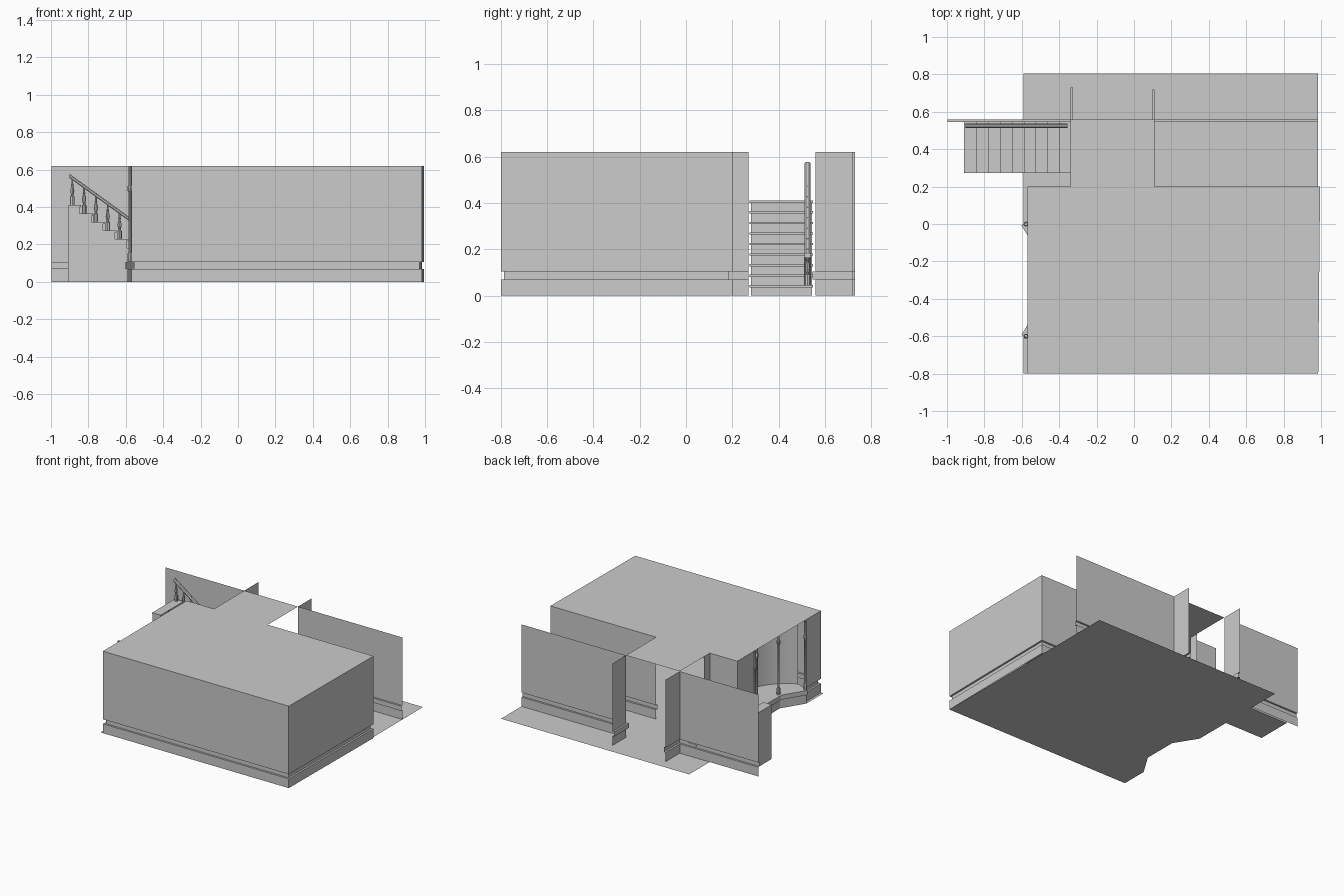
import bpy, bmesh, math
from mathutils import Vector

if "Cube" in bpy.data.objects:
    bpy.data.objects.remove(bpy.data.objects["Cube"])

H = 0.62                      # ceiling height


def make(name, verts, faces, smooth=False):
    me = bpy.data.meshes.new(name)
    me.from_pydata(verts, [], faces)
    me.update()
    ob = bpy.data.objects.new(name, me)
    bpy.context.collection.objects.link(ob)
    if smooth:
        bpy.ops.object.select_all(action='DESELECT')
        bpy.context.view_layer.objects.active = ob
        ob.select_set(True)
        bpy.ops.object.shade_smooth_by_angle()
    return ob


def flat(name, pts, z):
    return make(name, [(x, y, z) for x, y in pts], [list(range(len(pts)))])


def box(name, x0, x1, y0, y1, z0, z1):
    v = [(x, y, z) for z in (z0, z1) for x, y in ((x0, y0), (x1, y0), (x1, y1), (x0, y1))]
    f = [(3, 2, 1, 0), (4, 5, 6, 7)] + [(i, (i + 1) % 4, (i + 1) % 4 + 4, i + 4) for i in range(4)]
    return make(name, v, f)


def offset(path, d):
    """Mitred offset of an open path to its left."""
    p = [Vector(q) for q in path]
    n = []
    for a, b in zip(p, p[1:]):
        t = (b - a).normalized()
        n.append(Vector((-t.y, t.x)))
    out = []
    for i, q in enumerate(p):
        a, b = n[max(i - 1, 0)], n[min(i, len(n) - 1)]
        out.append(q + (a + b) * d / (1 + a.dot(b)))
    return out


def sweep(name, path, profile, smooth=False):
    """Sheet swept along a plan path; profile is (inward offset, height)."""
    rows = [[(q.x, q.y, z) for q in offset(path, d)] for d, z in profile]
    n = len(path)
    faces = [(r * n + i, r * n + i + 1, r * n + n + i + 1, r * n + n + i)
             for r in range(len(rows) - 1) for i in range(n - 1)]
    return make(name, sum(rows, []), faces, smooth)


def lathe(name, cx, cy, profile, sides=10):
    v = [(cx + r * math.cos(k * math.tau / sides), cy + r * math.sin(k * math.tau / sides), z)
         for r, z in profile for k in range(sides)]
    f = [(j * sides + k, j * sides + (k + 1) % sides, (j + 1) * sides + (k + 1) % sides, (j + 1) * sides + k)
         for j in range(len(profile) - 1) for k in range(sides)]
    return make(name, v, f, True)


def arc(r, n=16, a=68):
    return [(-0.628 + r * math.cos(math.radians(t)), -0.3 + r * math.sin(math.radians(t)))
            for t in (-a + 2 * a * i / n for i in range(n + 1))]


def ring(name, inner, outer, z):
    n = len(inner)
    v = [(x, y, z) for x, y in inner + outer]
    return make(name, v, [(i, n + i, n + i + 1, i + 1) for i in range(n - 1)], True)


# floor with bay notch, and ceiling with hall extension
notch = [(-0.59, 0.0), (-0.485, -0.17), (-0.485, -0.43), (-0.59, -0.6)]
flat("floor", [(-0.59, -0.8), (0.985, -0.8), (0.985, 0.805), (-0.59, 0.805)] + notch, 0)
flat("ceiling", [(-0.57, -0.8), (0.985, -0.8), (0.995, 0.2), (0.11, 0.2), (0.11, 0.56),
                 (-0.34, 0.56), (-0.34, 0.2), (-0.57, 0.2)], H)

# wall sheets with a skirting moulding that steps into the room
skirt = [(0, 0), (0, 0.07), (0.014, 0.07), (0.014, 0.105), (0, 0.105), (0, H)]
walls = {
    "room_wall": [(-0.57, -0.6), (-0.57, -0.8), (0.985, -0.8), (0.995, 0.2), (0.11, 0.2)],
    "corner_wall": [(-0.34, 0.27), (-0.34, 0.2), (-0.57, 0.2), (-0.57, 0.0)],
    "back_wall_right": [(0.985, 0.56), (0.11, 0.56), (0.11, 0.72)],
    "back_wall_left": [(-0.34, 0.73), (-0.34, 0.56), (-0.998, 0.56)],
}
for name, path in walls.items():
    sweep(name, path, skirt)

# bay: low wall, sill, curved panel, ceiling ring, columns
sweep("bay_low_wall", notch, [(0, 0), (0, 0.07), (-0.014, 0.07), (-0.014, 0.105), (0, 0.105)])
front = [Vector(p) for p in notch[::-1]]
edge = []
for i in range(17):
    t = i / 16 * 3
    k = min(int(t), 2)
    q = front[k].lerp(front[k + 1], t - k)
    edge.append((q.x, q.y))
ring("bay_sill", edge, arc(0.368), 0.105)
sweep("bay_curved_panel", arc(0.368), [(0, 0.105), (0, H)], True)
ring("bay_ceiling_ring", arc(0.285, a=78), arc(0.368), H + 0.0005)
col = [(0.013, 0.105), (0.013, 0.15), (0.008, 0.16), (0.008, 0.48), (0.013, 0.49),
       (0.013, 0.51), (0.008, 0.52), (0.008, H)]
for i, (x, y) in enumerate(notch):
    lathe(f"bay_column_{i}", x + 0.012, y, col)

# staircase: nine steps rising to the left, with nosed treads
N, x_start, run, rise = 9, -0.342, 0.0631, 0.0456
for i in range(N):
    xr = x_start - i * run
    z = (i + 1) * rise
    box(f"step_{i}", xr - run, xr, 0.28, 0.545, 0, z - 0.01)
    box(f"tread_{i}", xr - run, xr + 0.008, 0.274, 0.548, z - 0.01, z)

# turned balusters, one per step
bal = [(0.012, 0), (0.012, 0.045), (0.006, 0.05), (0.011, 0.075), (0.009, 0.09),
       (0.005, 0.105), (0.008, 0.11), (0.005, 0.115), (0.005, 0.155)]
for i in range(N):
    lathe(f"baluster_{i}", x_start - (i + 0.62) * run, 0.525,
          [(r, z + (i + 1) * rise) for r, z in bal], 8)

# sloping handrail with chamfered section
sec = [(-0.013, -0.004), (-0.009, -0.01), (0.009, -0.01), (0.013, -0.004),
       (0.013, 0.006), (0.007, 0.012), (-0.007, 0.012), (-0.013, 0.006)]
verts = [(x, 0.525 + dy, z + dz) for x, z in ((-0.9, 0.565), (-0.355, 0.172)) for dy, dz in sec]
make("handrail", verts, [(k, (k + 1) % 8, (k + 1) % 8 + 8, k + 8) for k in range(8)]
     + [tuple(range(7, -1, -1)), tuple(range(8, 16))], True)
